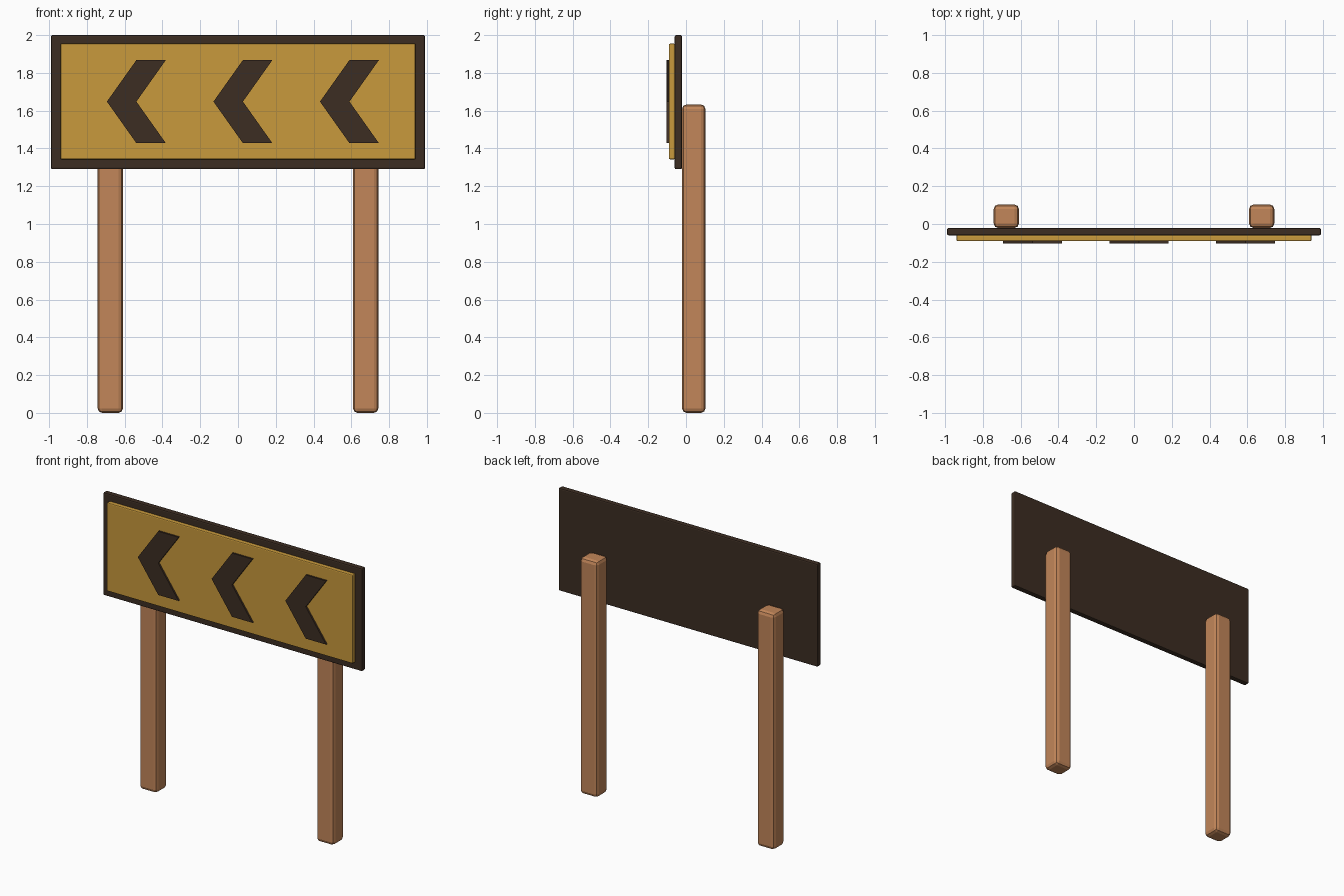
import bpy
import bmesh

cube = bpy.data.objects.get("Cube")
if cube:
    bpy.data.objects.remove(cube, do_unlink=True)


def material(name, rgb):
    mat = bpy.data.materials.new(name)
    mat.use_nodes = True
    mat.diffuse_color = (*rgb, 1)
    mat.node_tree.nodes["Principled BSDF"].inputs["Base Color"].default_value = (*rgb, 1)
    return mat


dark = material("dark_brown", (0.045, 0.026, 0.016))
yellow = material("sign_yellow", (0.578, 0.319, 0.045))
wood = material("post_wood", (0.539, 0.238, 0.10))


def slab(name, outline, y_front, y_back, mat, bevel=0, segments=1):
    """Extrude an x-z outline from y_front to y_back, with optional bevelled edges."""
    bm = bmesh.new()
    face = bm.faces.new([bm.verts.new((x, y_front, z)) for x, z in outline])
    ext = bmesh.ops.extrude_face_region(bm, geom=[face], use_keep_orig=True)
    verts = [v for v in ext["geom"] if isinstance(v, bmesh.types.BMVert)]
    bmesh.ops.translate(bm, verts=verts, vec=(0, y_back - y_front, 0))
    bmesh.ops.recalc_face_normals(bm, faces=bm.faces)
    mesh = bpy.data.meshes.new(name)
    bm.to_mesh(mesh)
    bm.free()
    mesh.materials.append(mat)
    obj = bpy.data.objects.new(name, mesh)
    bpy.context.collection.objects.link(obj)
    if bevel:
        mod = obj.modifiers.new("rounded_edges", "BEVEL")
        mod.width = bevel
        mod.segments = segments
    return obj


def rect(x0, x1, z0, z1):
    return [(x0, z0), (x1, z0), (x1, z1), (x0, z1)]


# Sign boards
slab("back_board", rect(-0.99, 0.99, 1.29, 2.0), -0.06, -0.021, dark, 0.008, 2)
slab("front_panel", rect(-0.94, 0.94, 1.342, 1.955), -0.091, -0.058, yellow, 0.007, 2)

# Chevrons pointing to the model's right
for i, name in enumerate(("right", "middle", "left")):
    tip = -0.694 + i * 0.564
    mid, half, arm = 1.648, 0.22, 0.156
    outline = [(tip, mid), (tip + arm, mid - half), (tip + 2 * arm, mid - half),
               (tip + arm, mid), (tip + 2 * arm, mid + half), (tip + arm, mid + half)]
    slab(name + "_chevron", outline, -0.103, -0.089, dark)

# Posts
for side, name in ((-1, "right_post"), (1, "left_post")):
    x = side * 0.676
    slab(name, rect(x - 0.067, x + 0.067, 0, 1.633), -0.021, 0.103, wood, 0.024, 2)
